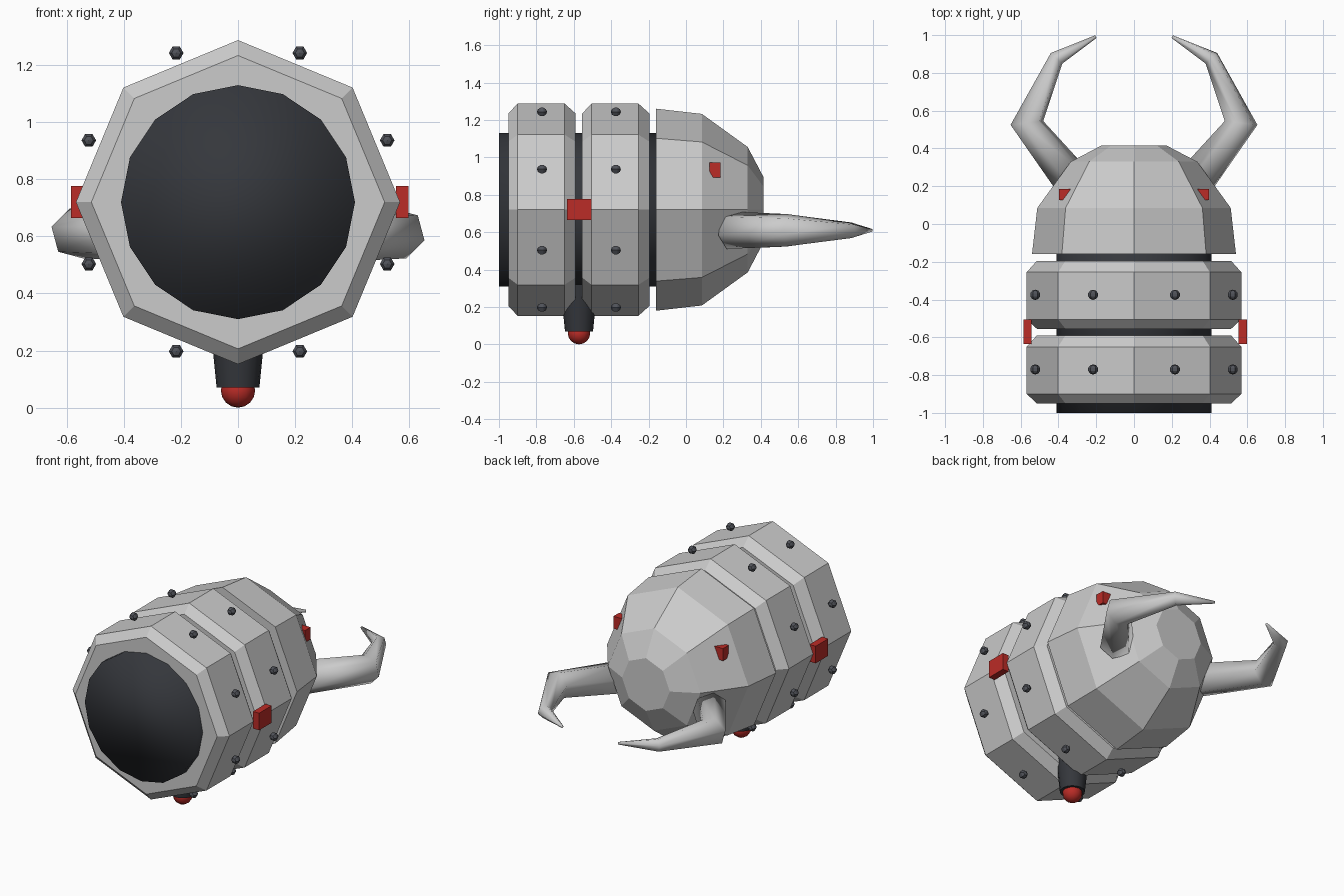
import bpy, math
from mathutils import Vector, Matrix

if "Cube" in bpy.data.objects:
    bpy.data.objects.remove(bpy.data.objects["Cube"])

CZ = 0.72  # height of the barrel axis


def material(name, colour):
    m = bpy.data.materials.new(name)
    m.diffuse_color = (*colour, 1)
    m.use_nodes = True
    m.node_tree.nodes["Principled BSDF"].inputs["Base Color"].default_value = m.diffuse_color
    return m


DARK = material("dark_metal", (0.035, 0.038, 0.045))
BOLT = material("bolt_metal", (0.08, 0.085, 0.1))
RED = material("red", (0.5, 0.025, 0.02))


def add_rings(name, rings, mat=None, smooth=False):
    """Skin a list of equal vertex rings and cap both ends."""
    n = len(rings[0])
    verts = [v for ring in rings for v in ring]
    faces = [(i * n + k, i * n + (k + 1) % n, (i + 1) * n + (k + 1) % n, (i + 1) * n + k)
             for i in range(len(rings) - 1) for k in range(n)]
    faces += [tuple(reversed(range(n))), tuple(range(len(verts) - n, len(verts)))]
    me = bpy.data.meshes.new(name)
    me.from_pydata(verts, [], faces)
    ob = bpy.data.objects.new(name, me)
    bpy.context.collection.objects.link(ob)
    # consistent outward normals
    import bmesh
    bm = bmesh.new()
    bm.from_mesh(me)
    bmesh.ops.recalc_face_normals(bm, faces=bm.faces)
    bm.to_mesh(me)
    bm.free()
    for p in me.polygons:
        p.use_smooth = smooth
    if mat:
        me.materials.append(mat)
    return ob


def lathe(name, profile, sides, mat=None, smooth=False):
    """Turn a (y, radius) profile about the barrel axis, one corner at the top."""
    angles = [math.pi / 2 + math.tau * k / sides for k in range(sides)]
    return add_rings(name, [[(r * math.cos(a), y, CZ + r * math.sin(a)) for a in angles]
                            for y, r in profile], mat, smooth)


def box(name, loc, size, mat):
    bpy.ops.mesh.primitive_cube_add(size=1, location=loc)
    ob = bpy.context.object
    ob.name = name
    ob.data.transform(Matrix.Diagonal((*size, 1)))
    ob.data.materials.append(mat)


# Barrel core, two armour bands and the faceted rear dome
lathe("core", [(-1, 0.41), (0.1, 0.41)], 16, DARK, True)
lathe("front_band", [(-0.95, 0.514), (-0.9, 0.568), (-0.65, 0.568), (-0.59, 0.514)], 8)
lathe("rear_band", [(-0.555, 0.514), (-0.505, 0.568), (-0.255, 0.568), (-0.195, 0.514)], 8)
lathe("dome", [(-0.16, 0.54), (0.085, 0.512), (0.33, 0.335), (0.415, 0.173)], 8)

# Bolts around both bands
for y in (-0.77, -0.375):
    for k in range(8):
        a = math.radians(22.5 + 45 * k)
        bpy.ops.mesh.primitive_uv_sphere_add(
            segments=6, ring_count=5, radius=0.027,
            location=(0.566 * math.cos(a), y, CZ + 0.566 * math.sin(a)),
            rotation=(math.pi / 2, math.radians(30), 0))
        bpy.context.object.name = "bolt"
        bpy.context.object.data.materials.append(BOLT)

# Red side blocks and eyes
for s in (-1, 1):
    box("side_block", (s * 0.57 + 0.006, -0.57, CZ), (0.044, 0.13, 0.112), RED)
    box("eye", (s * 0.355, 0.155, 0.933), (0.085, 0.058, 0.08), RED)

# Nozzle below, with a red ball at its tip
bpy.ops.mesh.primitive_cone_add(vertices=16, radius1=0.075, radius2=0.1, depth=0.25,
                                location=(0, -0.572, 0.195))
nozzle = bpy.context.object
nozzle.name = "nozzle"
nozzle.data.materials.append(DARK)
bpy.ops.object.shade_smooth_by_angle(angle=math.radians(40))
bpy.ops.mesh.primitive_uv_sphere_add(segments=12, ring_count=8, radius=0.06,
                                     location=(0, -0.572, 0.06))
bpy.context.object.name = "nozzle_ball"
bpy.context.object.data.materials.append(RED)
bpy.ops.object.shade_smooth()

# Curved horns: six-sided tapering tubes along a bent path (x, y, radius)
PATH = [(0.33, 0.234, 0.103), (0.567, 0.535, 0.09), (0.41, 0.877, 0.043), (0.202, 0.992, 0.008)]
for s in (-1, 1):
    pts = [Vector((s * x, y, 0.61)) for x, y, r in PATH]
    dirs = [(b - a).normalized() for a, b in zip(pts, pts[1:])]
    rings = []
    for i, p in enumerate(pts):
        t = (dirs[max(i - 1, 0)] + dirs[min(i, len(dirs) - 1)]).normalized()
        u, w, r = Vector((t.y, -t.x, 0)), Vector((0, 0, 1)), PATH[i][2]
        angles = [math.radians(45 + 60 * k) for k in range(6)]
        rings.append([p + r * (math.cos(a) * u + math.sin(a) * w) for a in angles])
    add_rings("horn", rings, smooth=True)
